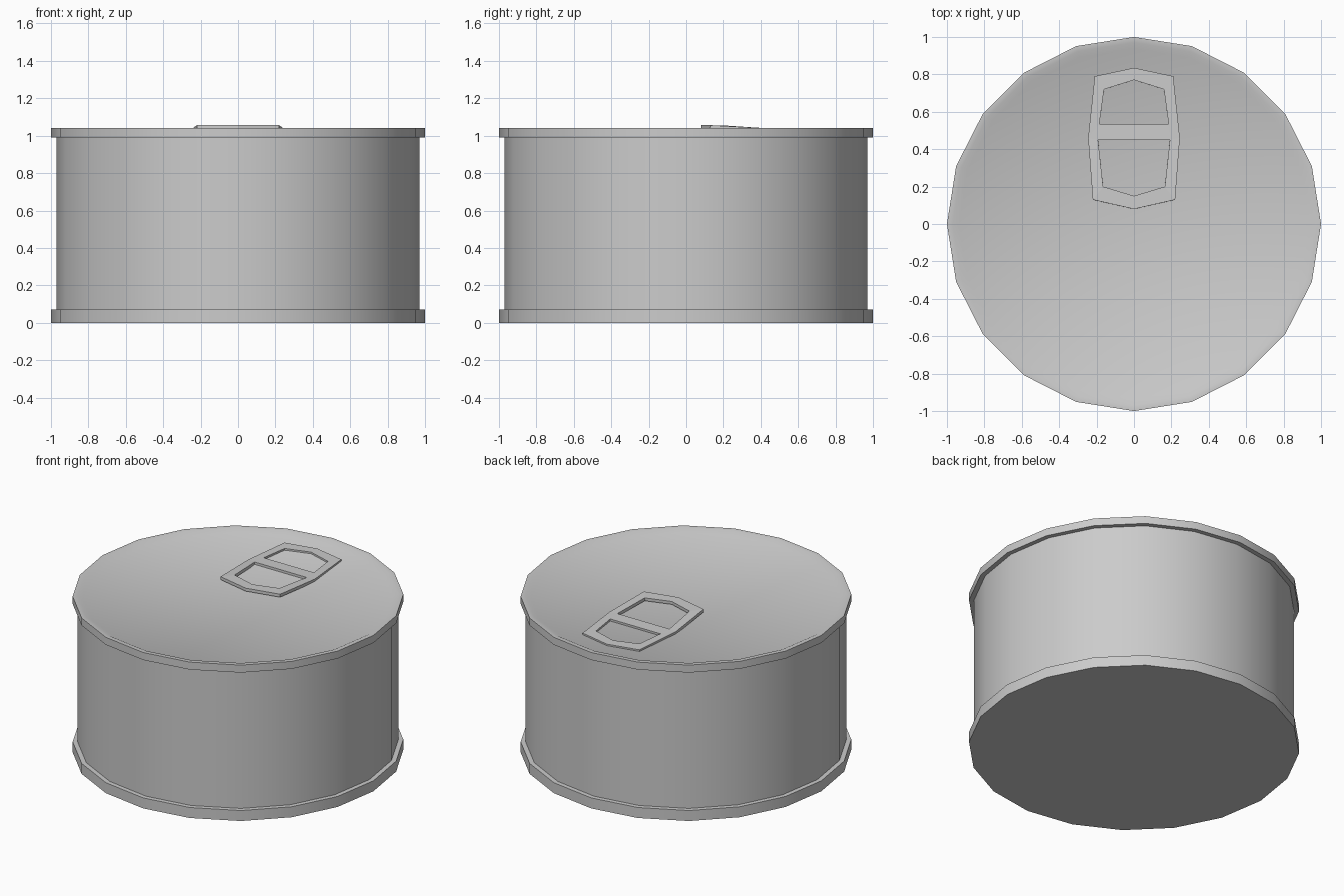
import bpy, bmesh, math

if "Cube" in bpy.data.objects:
    bpy.data.objects.remove(bpy.data.objects["Cube"])

SIDES = 20


def make_object(name, bm):
    mesh = bpy.data.meshes.new(name)
    bm.to_mesh(mesh)
    bm.free()
    obj = bpy.data.objects.new(name, mesh)
    bpy.context.collection.objects.link(obj)
    return obj


def lathe(name, profile):
    """Revolve (radius, z) points around z, capping both ends."""
    bm = bmesh.new()
    rings = []
    for r, z in profile:
        rings.append([bm.verts.new((r * math.cos(2 * math.pi * i / SIDES),
                                    r * math.sin(2 * math.pi * i / SIDES), z))
                      for i in range(SIDES)])
    for a, b in zip(rings, rings[1:]):
        for i in range(SIDES):
            j = (i + 1) % SIDES
            bm.faces.new((a[i], a[j], b[j], b[i]))
    bm.faces.new(rings[0][::-1])
    bm.faces.new(rings[-1])
    obj = make_object(name, bm)
    obj.data.shade_smooth()
    obj.data.set_sharp_from_angle(angle=math.radians(30))
    return obj


# Can: bottom rim, wall, top rim and shallow recessed lid in one profile
lathe("can_body", [(1.0, 0), (1.0, 0.07), (0.97, 0.07), (0.97, 0.99),
                   (1.0, 0.99), (1.0, 1.04), (0.97, 1.04), (0.937, 1.023)])


# Pull tab: right half of a plate with two openings, following a bent slope
def tab_height(y):
    bends = [(0.08, 1.057), (0.2, 1.055), (0.46, 1.038), (0.84, 1.033)]
    for (y0, z0), (y1, z1) in zip(bends, bends[1:]):
        if y <= y1:
            return z0 + (z1 - z0) * (y - y0) / (y1 - y0)
    return bends[-1][1]


outer = [(0, 0.08), (0.22, 0.13), (0.245, 0.46), (0.21, 0.79), (0, 0.835)]
lower = [(0, 0.15), (0.165, 0.2), (0.192, 0.45), (0, 0.45)]
upper = [(0, 0.535), (0.185, 0.535), (0.16, 0.72), (0, 0.77)]
bm = bmesh.new()
o, l, u = [[bm.verts.new((x, y, tab_height(y))) for x, y in pts]
           for pts in (outer, lower, upper)]
for face in [(o[0], o[1], l[1], l[0]), (o[1], o[2], l[2], l[1]),
             (l[3], l[2], u[1], u[0]), (l[2], o[2], u[1]),
             (o[2], o[3], u[2], u[1]), (o[3], o[4], u[3], u[2])]:
    bm.faces.new(face)
tab = make_object("pull_tab", bm)
tab.modifiers.new("mirror", 'MIRROR')
solid = tab.modifiers.new("thickness", 'SOLIDIFY')
solid.thickness = 0.02
solid.offset = -1
